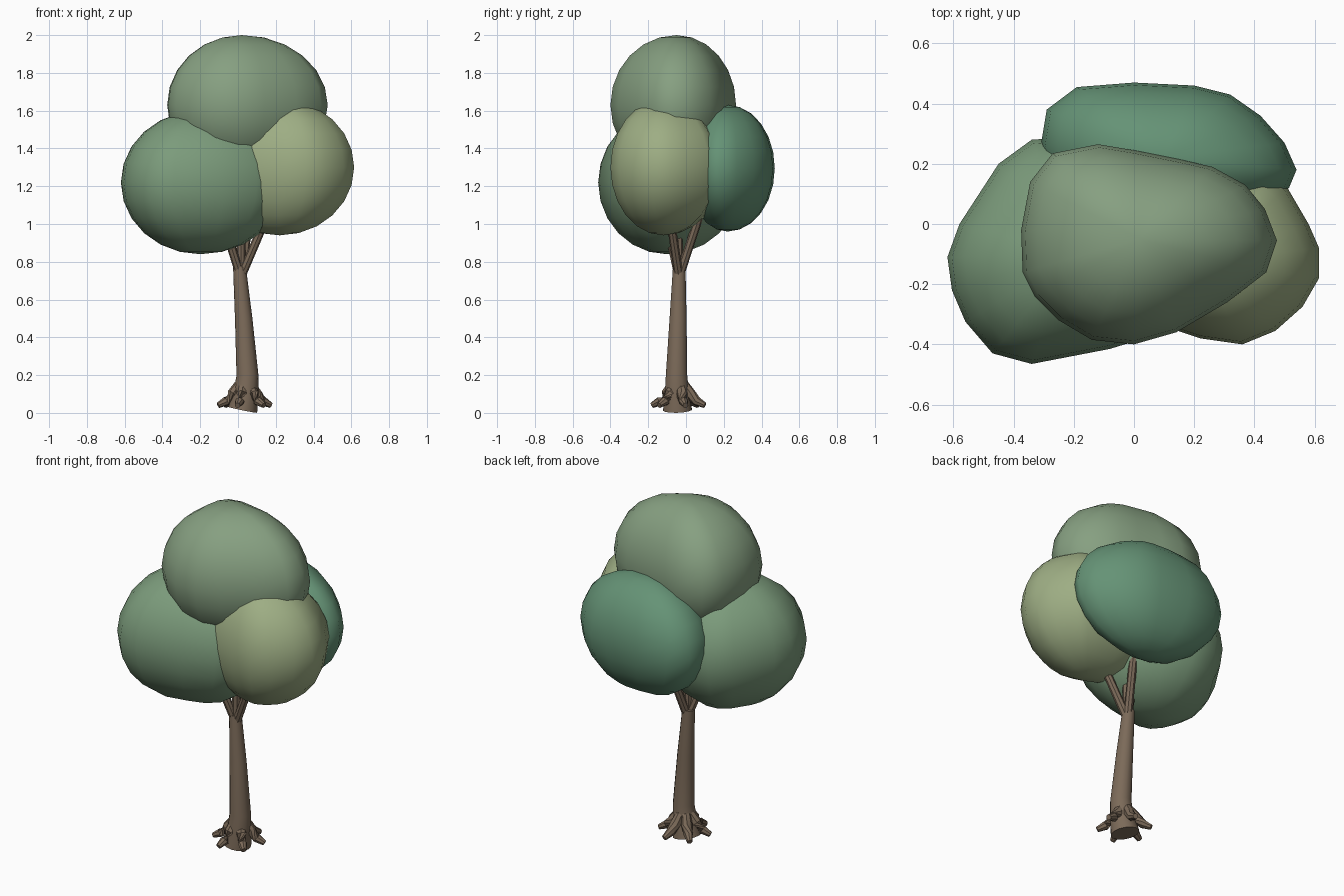
import bpy, bmesh, math
from mathutils import Vector

if "Cube" in bpy.data.objects:
    bpy.data.objects.remove(bpy.data.objects["Cube"])


def material(name, rgb):
    m = bpy.data.materials.new(name)
    m.diffuse_color = (*rgb, 1)
    m.use_nodes = True
    m.node_tree.nodes["Principled BSDF"].inputs["Base Color"].default_value = m.diffuse_color
    return m


def finish(name, bm, mat, angle):
    bmesh.ops.recalc_face_normals(bm, faces=bm.faces)
    me = bpy.data.meshes.new(name)
    bm.to_mesh(me)
    bm.free()
    me.materials.append(mat)
    ob = bpy.data.objects.new(name, me)
    bpy.context.collection.objects.link(ob)
    bpy.ops.object.select_all(action='DESELECT')
    ob.select_set(True)
    bpy.context.view_layer.objects.active = ob
    bpy.ops.object.shade_smooth_by_angle(angle=math.radians(angle))
    return ob


def bridge(bm, rings):
    for a, b in zip(rings, rings[1:]):
        n = len(a)
        for i in range(n):
            j = (i + 1) % n
            bm.faces.new((a[i], a[j], b[j], b[i]))


# Leaf clump: plan outline shrunk along a half circle towards two poles
def clump(name, outline, pole, z, h, mat, steps=12):
    bm = bmesh.new()
    p = Vector(pole)
    rings = []
    for k in range(1, steps):
        t = -math.pi / 2 + math.pi * k / steps
        rings.append([bm.verts.new((*(p + (Vector(o) - p) * math.cos(t)),
                                    z + h * math.sin(t))) for o in outline])
    bridge(bm, rings)
    n = len(outline)
    for ring, end in ((rings[0], z - h), (rings[-1], z + h)):
        v = bm.verts.new((*p, end))
        for i in range(n):
            bm.faces.new((ring[i], ring[(i + 1) % n], v))
    return finish(name, bm, mat, 60)


# Tapered tube through a path
def tube(name, path, radii, mat, sides=12):
    bm = bmesh.new()
    pts = [Vector(q) for q in path]
    rings = []
    for i, (q, r) in enumerate(zip(pts, radii)):
        d = (pts[min(i + 1, len(pts) - 1)] - pts[max(i - 1, 0)]).normalized()
        ref = Vector((0, 1, 0)) if abs(d.z) > 0.7 else Vector((0, 0, 1))
        u = d.cross(ref).normalized()
        w = d.cross(u)
        rings.append([bm.verts.new(q + r * (u * math.cos(a) + w * math.sin(a)))
                      for a in (2 * math.pi * s / sides for s in range(sides))])
    bridge(bm, rings)
    bm.faces.new(rings[0])
    bm.faces.new(rings[-1])
    return finish(name, bm, mat, 40)


bark = material("bark", (0.20, 0.145, 0.10))
green_top = material("leaf_top", (0.24, 0.35, 0.22))
green_left = material("leaf_left", (0.20, 0.33, 0.20))
green_right = material("leaf_right", (0.34, 0.42, 0.23))
green_back = material("leaf_back", (0.13, 0.29, 0.18))

# Foliage
clump("top_foliage", [
    (.475, -.055), (.435, .05), (.37, .13), (.26, .19), (.15, .215), (0, .245),
    (-.12, .265), (-.27, .235), (-.345, .14), (-.375, -.02), (-.37, -.16),
    (-.33, -.24), (-.25, -.32), (-.14, -.385), (0, -.4), (.14, -.36),
    (.31, -.26), (.44, -.16)], (.02, -.05), 1.63, .37, green_top)
clump("left_foliage", [
    (.25, -.1), (.22, -.25), (.1, -.36), (-.08, -.415), (-.34, -.465),
    (-.47, -.43), (-.56, -.325), (-.605, -.22), (-.62, -.11), (-.58, 0),
    (-.45, .2), (-.34, .28), (-.2, .29), (-.03, .23), (.13, .1)],
    (-.2, -.1), 1.22, .38, green_left)
clump("right_foliage", [
    (.36, -.4), (.47, -.355), (.56, -.275), (.615, -.18), (.615, -.08),
    (.58, 0), (.51, .12), (.46, .16), (.33, .18), (.15, .2), (-.05, .15),
    (-.18, .02), (-.2, -.12), (-.1, -.25), (.1, -.34), (.22, -.38)],
    (.22, -.12), 1.3, .36, green_right)
clump("back_foliage", [
    (.54, .18), (.5, .27), (.42, .36), (.32, .43), (.2, .46), (0, .47),
    (-.19, .455), (-.29, .38), (-.31, .26), (-.26, .12), (-.1, .03), (.1, 0),
    (.3, .03), (.45, .07), (.515, .12)], (.1, .22), 1.295, .335, green_back)

# Trunk, leaning slightly
tube("trunk", [(.025, -.045, .016), (.042, -.048, .1), (.05, -.05, .2),
               (.03, -.042, .5), (.008, -.036, .77)],
     [.078, .066, .058, .046, .034], bark, 14)

# Branches spreading into the foliage
fork = (.015, -.037, .72)
for i, tip in enumerate([(-.09, -.11, 1.05), (.17, -.09, 1.08),
                         (.07, .09, 1.1), (.02, -.05, 1.35)]):
    tube(f"branch_{i + 1}", [fork, tip], [.024, .022], bark, 8)

# Roots around the base
for i in range(6):
    a = math.radians(-45 + 60 * i)
    path = [(.035 + r * math.cos(a), -.04 + r * math.sin(a), z)
            for r, z in ((.03, .15), (.065, .1), (.10, .062), (.145, .04))]
    tube(f"root_{i + 1}", path, [.026, .03, .025, .015], bark, 8)
